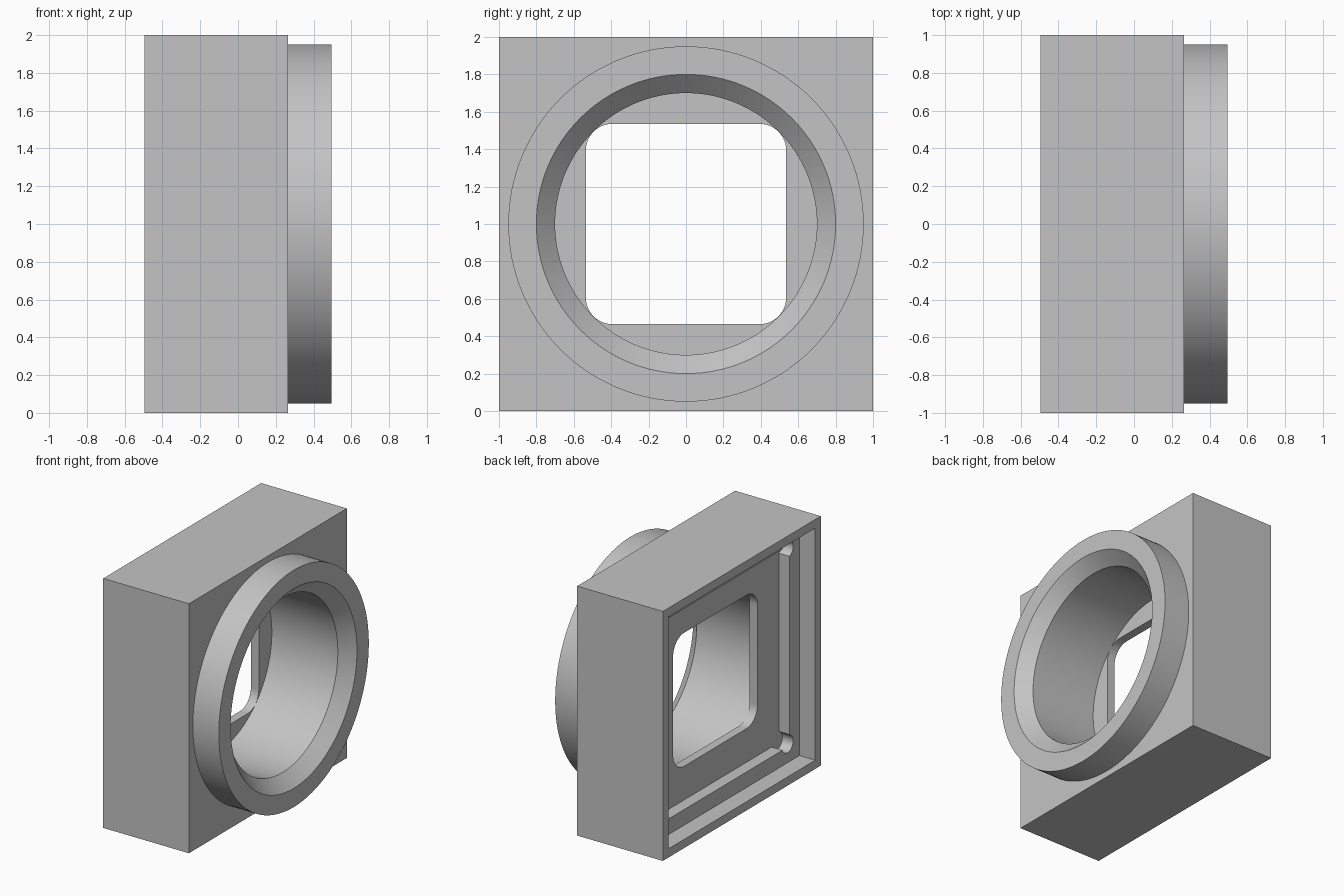
import bpy
import bmesh
import math

cube = bpy.data.objects.get("Cube")
if cube:
    bpy.data.objects.remove(cube, do_unlink=True)

grey = bpy.data.materials.new("plain grey")
grey.use_nodes = True
grey.diffuse_color = (0.55, 0.55, 0.55, 1)
grey.node_tree.nodes["Principled BSDF"].inputs["Base Color"].default_value = (0.55, 0.55, 0.55, 1)


def circle(r, y=0, z=0, n=128):
    return [(y + r * math.cos(2 * math.pi * i / n), z + r * math.sin(2 * math.pi * i / n))
            for i in range(n)]


def square(h):
    return [(h, h), (-h, h), (-h, -h), (h, -h)]


def rounded_square(h, r, n=12):
    pts = []
    for k, (cy, cz) in enumerate(square(h - r)):
        for i in range(n + 1):
            a = (k + i / n) * math.pi / 2
            pts.append((cy + r * math.cos(a), cz + r * math.sin(a)))
    return pts


def loft(name, sections):
    """Solid along x through (x, outline) sections, centred on z = 1."""
    bm = bmesh.new()
    rings = [[bm.verts.new((x, y, z + 1)) for y, z in pts] for x, pts in sections]
    for a, b in zip(rings, rings[1:]):
        for i in range(len(a)):
            j = (i + 1) % len(a)
            bm.faces.new((a[i], a[j], b[j], b[i]))
    bm.faces.new(rings[0])
    bm.faces.new(rings[-1])
    bmesh.ops.recalc_face_normals(bm, faces=bm.faces)
    mesh = bpy.data.meshes.new(name)
    bm.to_mesh(mesh)
    bm.free()
    mesh.materials.append(grey)
    obj = bpy.data.objects.new(name, mesh)
    bpy.context.collection.objects.link(obj)
    return obj


def combine(target, tool, operation):
    mod = target.modifiers.new(tool.name, "BOOLEAN")
    mod.operation = operation
    mod.solver = "EXACT"
    mod.object = tool
    bpy.context.view_layer.objects.active = target
    bpy.ops.object.modifier_apply(modifier=mod.name)
    bpy.data.objects.remove(tool, do_unlink=True)


BACK, FACE, RIM = -0.495, 0.265, 0.495
LEDGE, FLOOR, BORE_END = -0.355, -0.26, -0.19

# Square block with a round collar
housing = loft("housing", [(BACK, square(1)), (FACE, square(1))])
combine(housing, loft("collar", [(0.1, circle(0.95)), (RIM, circle(0.95))]), "UNION")

# Round bore with a chamfered mouth
combine(housing, loft("bore", [(BORE_END, circle(0.7)), (RIM - 0.1, circle(0.7)),
                               (RIM, circle(0.8)), (RIM + 0.02, circle(0.82))]), "DIFFERENCE")

# Stepped square recess in the rear
combine(housing, loft("recess", [(BACK - 0.1, square(0.93)), (LEDGE, square(0.93))]), "DIFFERENCE")
pocket = loft("pocket", [(BACK - 0.05, square(0.805)), (FLOOR, square(0.805))])

# Round reliefs at the pocket corners
for cy, cz in square(0.78):
    relief = circle(0.07, cy, cz, 32)
    combine(pocket, loft("relief", [(BACK - 0.05, relief), (FLOOR, relief)]), "UNION")
combine(housing, pocket, "DIFFERENCE")

# Rounded window between the pocket and the bore
window = rounded_square(0.535, 0.14)
combine(housing, loft("window", [(FLOOR - 0.05, window), (BORE_END + 0.05, window)]), "DIFFERENCE")

# Smooth the round walls and keep the edges crisp
bpy.ops.object.select_all(action="DESELECT")
housing.select_set(True)
bpy.context.view_layer.objects.active = housing
bpy.ops.object.shade_smooth_by_angle(angle=math.radians(30))
